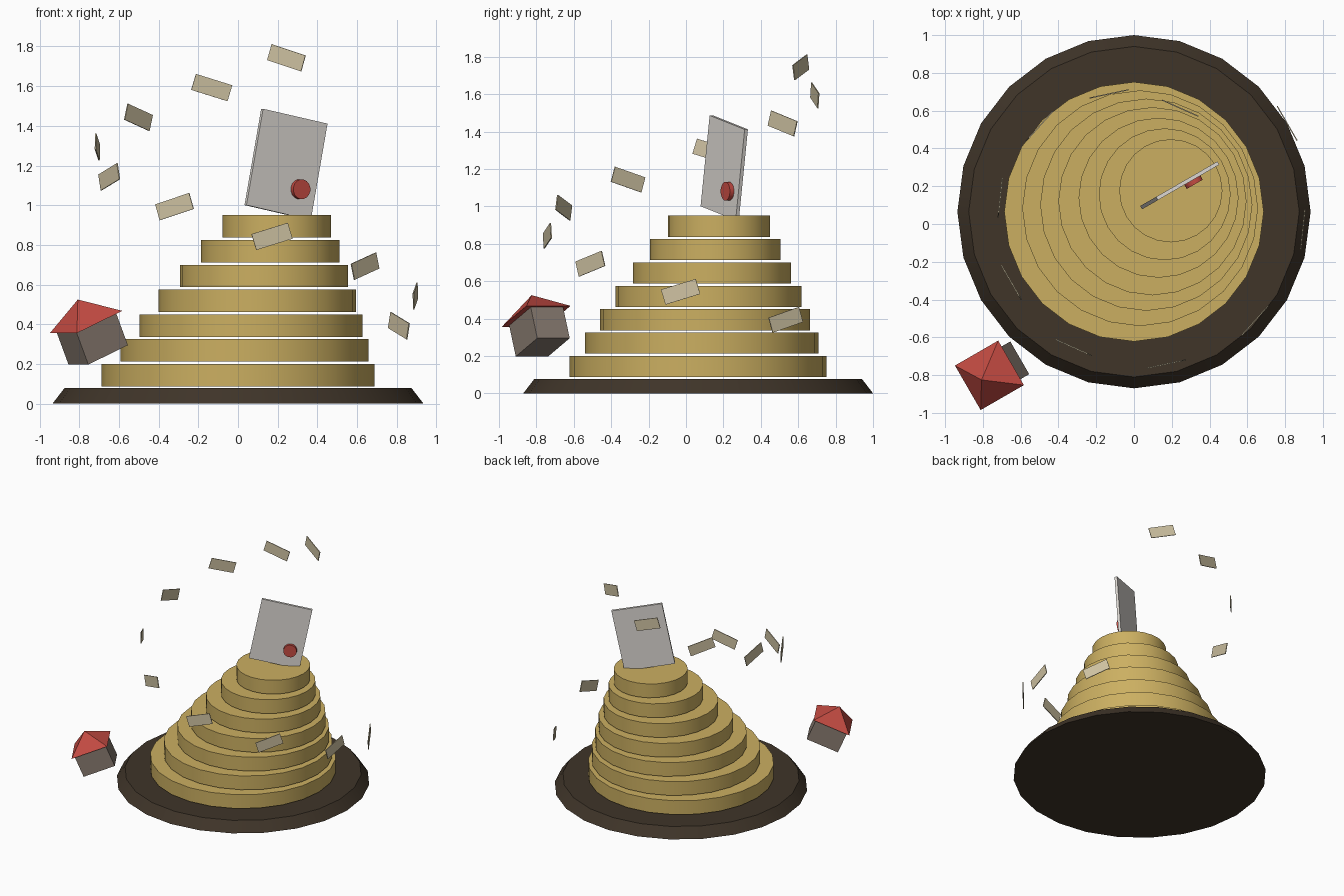
import bpy
from math import radians, cos, sin, pi
from mathutils import Matrix, Vector

if "Cube" in bpy.data.objects:
    bpy.data.objects.remove(bpy.data.objects["Cube"])


def material(name, rgb):
    m = bpy.data.materials.new(name)
    m.diffuse_color = (*rgb, 1)
    m.use_nodes = True
    m.node_tree.nodes["Principled BSDF"].inputs["Base Color"].default_value = m.diffuse_color
    return m


GOLD = material("gold", (0.60, 0.43, 0.12))
DARK = material("dark_wood", (0.05, 0.035, 0.022))
RED = material("red", (0.55, 0.07, 0.055))
PAPER = material("paper", (0.72, 0.69, 0.65))
NOTE = material("note", (0.62, 0.54, 0.36))
WALL = material("wall", (0.25, 0.20, 0.165))


def finish(name, mat, matrix, smooth=False):
    o = bpy.context.object
    o.name = o.data.name = name
    o.data.materials.append(mat)
    if smooth:
        bpy.ops.object.shade_smooth_by_angle(angle=radians(30))
    o.matrix_world = matrix
    return o


def box(name, size, mat, matrix):
    bpy.ops.mesh.primitive_cube_add(size=1)
    bpy.context.object.data.transform(Matrix.Diagonal((*size, 1)))
    return finish(name, mat, matrix)


def cone(name, sides, r1, r2, h, mat, matrix, smooth=True):
    bpy.ops.mesh.primitive_cone_add(vertices=sides, radius1=r1, radius2=r2, depth=h)
    return finish(name, mat, matrix, smooth)


def pose(loc, yaw, roll):
    return (Matrix.Translation(loc) @ Matrix.Rotation(yaw, 4, 'Z')
            @ Matrix.Rotation(roll, 4, 'Y'))


CY = 0.065  # y of the pedestal axis

# Pedestal
cone("base", 24, 0.935, 0.875, 0.078, DARK, Matrix.Translation((0, CY, 0.039)))

# Leaning stack of discs
radii = (0.687, 0.624, 0.5615, 0.498, 0.4235, 0.349, 0.273)
for i, r in enumerate(radii):
    h = 0.113
    loc = (0.0325 * i, CY + 0.0185 * i, 0.2 + 0.125 * i - h / 2)
    cone(f"stack_disc_{i + 1}", 24, r, r, h, GOLD, Matrix.Translation(loc))

# Tilted sheet with a round seal
sheet = pose((0.242, 0.2045, 1.206), radians(30), radians(11.3))
box("sheet", (0.382, 0.02, 0.495), PAPER, sheet)
cone("seal", 16, 0.05, 0.05, 0.025, RED,
     sheet @ Matrix.Translation((0.095, -0.0225, -0.109)) @ Matrix.Rotation(pi / 2, 4, 'X'))

# Spiral of floating notes
for k in range(10):
    a = radians(30 - 36 * k)
    r = 0.936 - 0.0373 * k
    loc = (r * cos(a), CY + r * sin(a), 0.393 + 0.15 * k)
    box(f"floating_note_{k + 1}", (0.195, 0.006, 0.084), NOTE,
        pose(loc, a + pi / 2, radians(-17)))

# Small tilted house: origin at the underside of the walls
house = pose((-0.7045, -0.766, 0.246), radians(30), radians(-23))
box("house_walls", (0.25, 0.2, 0.18), WALL, house @ Matrix.Translation((0, 0, 0.09)))
roof = cone("house_roof", 4, 0.5 ** 0.5, 0, 0.123, RED, Matrix(), False)
roof.data.transform(Matrix.Diagonal((0.287, 0.272, 1, 1)) @ Matrix.Rotation(pi / 4, 4, 'Z'))
roof.matrix_world = house @ Matrix.Translation((0, 0, 0.18 + 0.0615))
